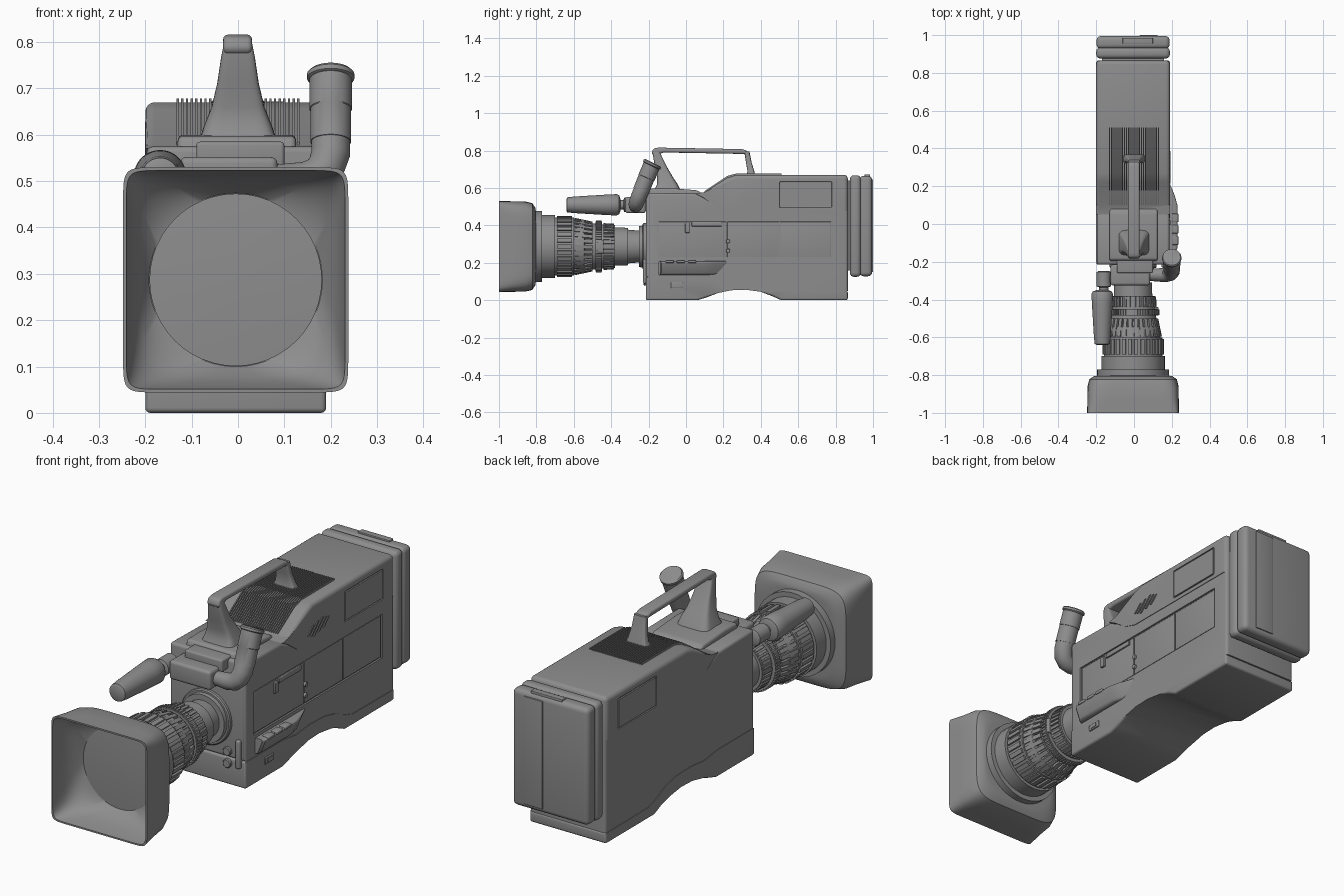
import bpy, bmesh, math
from mathutils import Vector

if "Cube" in bpy.data.objects:
    bpy.data.objects.remove(bpy.data.objects["Cube"])

GREY = (0.27, 0.27, 0.27, 1)
grey = bpy.data.materials.new("neutral grey")
grey.use_nodes = True
grey.diffuse_color = GREY
grey.node_tree.nodes["Principled BSDF"].inputs["Base Color"].default_value = GREY
X, Y, Z = Vector((1, 0, 0)), Vector((0, 1, 0)), Vector((0, 0, 1))
LEFT, RIGHT = .19, -.2
AXIS_X, AXIS_Z = -.005, .287


def activate(obj):
    bpy.ops.object.select_all(action='DESELECT')
    obj.select_set(True)
    bpy.context.view_layer.objects.active = obj


def finish(name, bm):
    bmesh.ops.recalc_face_normals(bm, faces=bm.faces)
    mesh = bpy.data.meshes.new(name)
    bm.to_mesh(mesh)
    bm.free()
    mesh.materials.append(grey)
    obj = bpy.data.objects.new(name, mesh)
    bpy.context.collection.objects.link(obj)
    activate(obj)
    bpy.ops.object.shade_smooth_by_angle(angle=math.radians(35))
    return obj


def round_edges(bm, size, rule=lambda p: True, segments=4):
    bm.normal_update()
    edges = [e for e in bm.edges if e.calc_face_angle(0) > .5
             and rule((e.verts[0].co + e.verts[1].co) / 2)]
    bmesh.ops.bevel(bm, geom=edges, offset=size, segments=segments,
                    profile=.5, affect='EDGES', clamp_overlap=True)


def prism(name, outline, x0, x1, size=0, rule=lambda p: True):
    """Side outline (y, z) extruded across x, with rounded edges."""
    bm = bmesh.new()
    face = bm.faces.new([bm.verts.new((x0, y, z)) for y, z in outline])
    grown = bmesh.ops.extrude_face_region(bm, geom=[face])["geom"]
    moved = [v for v in grown if isinstance(v, bmesh.types.BMVert)]
    bmesh.ops.translate(bm, verts=moved, vec=X * (x1 - x0))
    bmesh.ops.recalc_face_normals(bm, faces=bm.faces)
    if size:
        round_edges(bm, size, rule)
    return finish(name, bm)


def box(name, xs, ys, zs, size=0):
    (y0, y1), (z0, z1) = ys, zs
    return prism(name, [(y0, z0), (y1, z0), (y1, z1), (y0, z1)], *xs, size)


def ring(centre, u, v, a, b, power=2, n=48):
    points = []
    for i in range(n):
        t = math.tau * i / n
        c, s = math.cos(t), math.sin(t)
        points.append(centre + u * math.copysign(abs(c) ** (2 / power), c) * a
                      + v * math.copysign(abs(s) ** (2 / power), s) * b)
    return points


def loft(name, rings):
    bm = bmesh.new()
    loops = [[bm.verts.new(p) for p in r] for r in rings]
    for a, b in zip(loops, loops[1:]):
        for i in range(len(a)):
            bm.faces.new((a[i - 1], a[i], b[i], b[i - 1]))
    bm.faces.new(loops[0])
    bm.faces.new(loops[-1])
    return finish(name, bm)


def lathe(name, x, z, profile):
    return loft(name, [ring(Vector((x, y, z)), X, Z, r, r) for y, r in profile])


def tube(name, path, radii):
    path = [Vector(p) for p in path]
    rings = []
    for i, p in enumerate(path):
        t = (path[min(i + 1, len(path) - 1)] - path[max(i - 1, 0)]).normalized()
        u = t.cross(Y).normalized()
        rings.append(ring(p, u, t.cross(u), radii[i], radii[i]))
    return loft(name, rings)


def carve(obj, cutter):
    mod = obj.modifiers.new("carve", 'BOOLEAN')
    mod.operation, mod.object = 'DIFFERENCE', cutter
    activate(obj)
    bpy.ops.object.modifier_apply(modifier=mod.name)
    bpy.data.objects.remove(cutter)
    bpy.ops.object.shade_smooth_by_angle(angle=math.radians(35))


# Camera body: shoulder base, middle section and raised rear housing
arch = [(.06, 0), (.11, .015), (.17, .038), (.24, .053), (.32, .056),
        (.4, .045), (.46, .022), (.51, 0)]
seam = [(.865, .05), (.56, .052), (.5, .07), (.44, .1), (.36, .118),
        (.25, .122), (.15, .112), (.06, .125), (-.215, .125)]
prism("shoulder_base", [(-.215, 0)] + arch + [(.865, 0)] + seam,
      RIGHT, LEFT, .028, lambda p: p.z < .04 or abs(p.y) > .8 or p.y < -.2)
shoulder_line = [(.05, .57), (.09, .55), (.16, .5), (.23, .478), (.865, .476)]
body = prism("body_middle", [(-.215, .125), (-.215, .575)] + shoulder_line + seam[:-1],
             RIGHT + .003, LEFT - .003, .022,
             lambda p: p.z > .56 or p.y < -.2 or (p.y > .8 and .06 < p.z < .47))
housing = prism("rear_housing", shoulder_line + [(.865, .67), (.27, .67), (.22, .655), (.1, .578)],
                RIGHT, LEFT, .03, lambda p: p.z > .58 or (p.y > .8 and p.z > .5))
prism("top_deck", [(-.2, .56), (-.19, .597), (-.1, .6), (.06, .588), (.1, .56)],
      -.13, .125, .012, lambda p: p.z > .57)

# Recessed side panels
carve(body, box("panel_cutter", (LEFT - .011, .3), (-.15, .78), (.225, .425)))
carve(body, box("pocket_cutter", (LEFT - .02, .3), (-.145, .01), (.135, .205)))
for side in (LEFT, RIGHT):
    carve(housing, box("window_cutter", (side - .006, side + .006), (.5, .78), (.495, .635), .005))
    box("side_window", (side - .008, side + .001) if side > 0 else (side - .001, side + .008),
        (.506, .774), (.501, .629))
for name, y0, y1 in (("front_door", -.145, .215), ("centre_door", .22, .498), ("rear_door", .503, .775)):
    box(name, (.17, LEFT - .007), (y0, y1), (.23, .42), .002)
box("door_switch", (.17, .193), (-.005, .02), (.36, .41), .003)
box("door_slider", (.17, .19), (.03, .19), (.395, .418), .003)
for z in (.265, .315):
    tube("door_knob", [(.17, .225, z), (.192, .225, z)], [.012, .01])

# Slanted sound slots
for i in range(5):
    y, reach = .25 + i * .027, .032 - abs(i - 2) * .007
    prism("sound_slot", [(y - reach, .55 - reach), (y - reach + .01, .55 - reach),
                         (y + reach + .01, .55 + reach), (y + reach, .55 + reach)],
          LEFT - .003, LEFT + .004)

# Control ledge on the left side
ledge = [ring(Vector((.17, y, .172)), X, Z, a, .037, 8, 32)
         for y, a in ((-.14, .055), (-.13, .064), (.1, .064), (.15, .05), (.22, .02))]
loft("control_ledge", [[p + X * (p.z - .209) * .4 for p in r] for r in ledge])
for i in range(3):
    y = -.11 + i * .06
    box("ledge_button", (.2, .235), (y, y + .045), (.2, .214), .004)
box("lower_socket", (.17, LEFT + .005), (-.08, -.015), (.065, .095), .003)
box("socket_insert", (.17, LEFT + .008), (-.065, -.03), (.072, .088))

# Cooling fins on the sloping top
for i in range(27):
    x = -.13 + i * .01
    prism("cooling_fin", [(.1, .56), (.1, .584), (.22, .664), (.27, .678), (.51, .678),
                          (.51, .66), (.27, .66)], x - .0025, x + .0025)

# Carrying handle
def handle_leg(name, sections):
    loft(name, [ring(Vector((0, y, z)), X, Y, a, b, 5, 32) for y, z, a, b in sections])

prism("handle_bar", [(-.185, .785), (-.175, .81), (-.15, .816), (.3, .808), (.325, .8),
                     (.34, .77), (.31, .782), (-.12, .79), (-.17, .77)], -.032, .03, .01)
handle_leg("handle_front_leg", [(-.1, .59, .083, .07), (-.1, .62, .073, .055), (-.113, .66, .057, .042),
                                (-.133, .71, .045, .033), (-.153, .77, .036, .023), (-.16, .8, .03, .018)])
handle_leg("handle_rear_leg", [(.345, .665, .06, .025), (.347, .69, .045, .018),
                               (.335, .74, .035, .015), (.325, .795, .03, .014)])

# Battery pack
box("battery_inner", (RIGHT, LEFT), (.876, .935), (.125, .668), .022)
box("battery_outer", (RIGHT + .002, LEFT - .002), (.928, .995), (.128, .665), .022)
box("battery_core", (-.17, .16), (.85, .9), (.16, .64))
box("battery_strip", (.03, .125), (.98, 1), (.15, .645), .002)
box("battery_latch", (-.06, .1), (.955, .985), (.65, .672), .003)

# Lens barrel with grip rings
barrel = [(-.84, .15), (-.805, .15), (-.805, .19), (-.77, .19), (-.77, .168), (-.7, .168),
          (-.7, .155), (-.6, .155), (-.6, .146), (-.545, .143), (-.54, .126), (-.485, .122),
          (-.485, .134), (-.45, .134), (-.45, .118), (-.38, .115), (-.38, .102), (-.31, .1),
          (-.31, .09), (-.25, .085), (-.25, .11), (-.2, .115)]
lathe("lens_barrel", AXIS_X, AXIS_Z, barrel)
for name, y0, y1, r0, r1, count in (("focus_rib", -.69, -.61, .158, .158, 30),
                                    ("zoom_rib", -.595, -.5, .148, .128, 30),
                                    ("gear_tooth", -.482, -.453, .135, .135, 60),
                                    ("iris_rib", -.44, -.385, .12, .117, 36)):
    for i in range(count):
        t = math.tau * i / count
        out, side = X * math.cos(t) + Z * math.sin(t), Z * math.cos(t) - X * math.sin(t)
        wide = math.pi * r0 / count * .6
        loft(name, [[Vector((AXIS_X, y, AXIS_Z)) + out * (r + a) + side * b for a, b in
                     ((-.01, -wide), (.005, -wide), (.005, wide), (-.01, wide))]
                    for y, r in ((y0, r0), (y1, r1))])
box("iris_lever", (.1, .13), (-.475, -.44), (.25, .32), .005)
lathe("lens_mount", AXIS_X, AXIS_Z, [(-.232, .12), (-.227, .125), (-.2, .125)])
for z in (.1, .155):
    lathe("front_socket", .1, z, [(-.228, .016), (-.224, .02), (-.2, .02)])
box("front_lever", (.145, .168), (-.23, -.2), (.09, .22), .008)

# Square lens hood: outer shell, rim, inner funnel
hood = [(-.803, .19, 3), (-.806, .208, 5), (-.822, .232, 6), (-.86, .241, 7), (-.93, .242, 9),
        (-1, .243, 16), (-1, .236, 16), (-.93, .226, 8), (-.88, .208, 4), (-.845, .187, 2)]
loft("lens_hood", [ring(Vector((AXIS_X, y, AXIS_Z)), X, Z, h, h, p, 96) for y, h, p in hood])
lathe("front_glass", AXIS_X, AXIS_Z, [(-.83, .186), (-.849, .186), (-.853, .12), (-.855, .01)])

# Microphone
lathe("microphone", -.168, .51, [(-.64, .03), (-.635, .04), (-.6, .044), (-.42, .055),
                                 (-.37, .057), (-.357, .05), (-.35, .03)])
lathe("microphone_clamp", -.16, .51, [(-.36, .025), (-.335, .025), (-.33, .038), (-.255, .038), (-.25, .03)])

# Viewfinder with angled eyepiece
box("viewfinder_body", (-.125, .085), (-.325, -.215), (.465, .552), .014)
box("viewfinder_shoe", (-.09, .1), (-.26, -.15), (.53, .585), .008)
box("viewfinder_arm", (-.17, -.1), (-.31, -.27), (.49, .53), .006)
tube("eyepiece_elbow", [(.07, -.27, .505), (.14, -.27, .505), (.17, -.268, .512), (.19, -.262, .53),
                        (.2, -.25, .56), (.2, -.235, .595)], [.03, .036, .039, .041, .042, .042])
tube("eyepiece_tube", [(.2, -.24, .585), (.2, -.212, .655), (.2, -.211, .656), (.2, -.183, .722)],
     [.044, .044, .046, .046])
tube("eyepiece_rim", [(.2, -.185, .718), (.2, -.183, .722), (.2, -.179, .731), (.2, -.177, .735)],
     [.046, .051, .051, .046])
